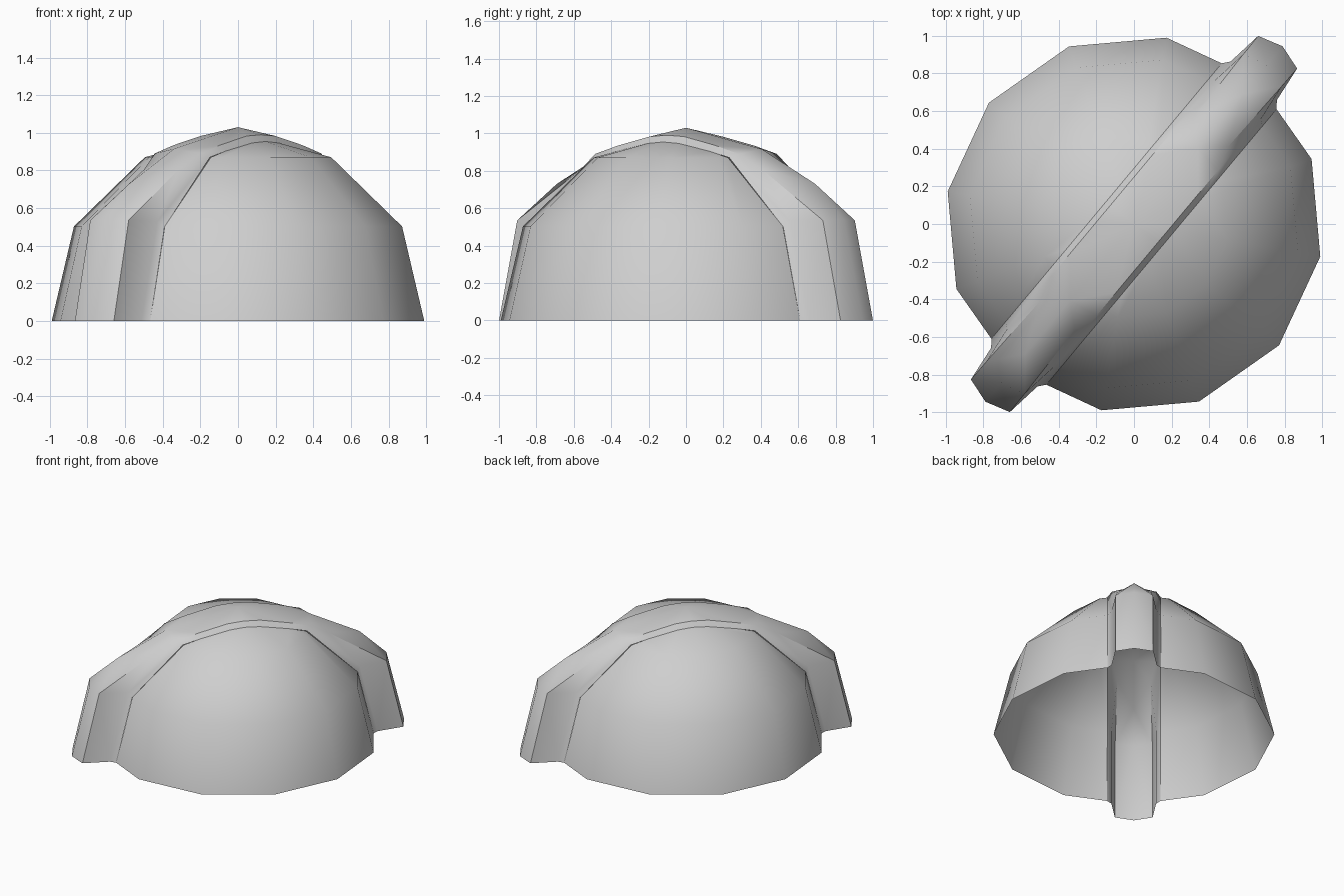
import bpy, bmesh, math

if "Cube" in bpy.data.objects:
    bpy.data.objects.remove(bpy.data.objects["Cube"], do_unlink=True)

GREY = (0.62, 0.62, 0.62, 1)
BAND_ANGLE = math.radians(50.1)
HALF_GAP = 0.19

mat = bpy.data.materials.new("plain_grey")
mat.use_nodes = True
mat.diffuse_color = GREY
mat.node_tree.nodes["Principled BSDF"].inputs["Base Color"].default_value = GREY


def finish(name, bm, axes):
    """Mirror the part, point its faces outward, turn it to the band diagonal and shade it."""
    mesh = bpy.data.meshes.new(name)
    bm.to_mesh(mesh)
    bm.free()
    mesh.materials.append(mat)
    obj = bpy.data.objects.new(name, mesh)
    bpy.context.collection.objects.link(obj)
    bpy.ops.object.select_all(action='DESELECT')
    obj.select_set(True)
    bpy.context.view_layer.objects.active = obj
    mod = obj.modifiers.new("mirror", 'MIRROR')
    mod.use_axis = axes
    bpy.ops.object.modifier_apply(modifier=mod.name)
    bm = bmesh.new()
    bm.from_mesh(mesh)
    bmesh.ops.recalc_face_normals(bm, faces=bm.faces)
    wrong = [f for f in bm.faces if f.normal.dot(f.calc_center_median()) < 0]
    if len(wrong) > len(bm.faces) / 2:
        bmesh.ops.reverse_faces(bm, faces=bm.faces)
    bm.to_mesh(mesh)
    bm.free()
    obj.rotation_euler.z = BAND_ANGLE
    bpy.ops.object.shade_smooth_by_angle(angle=math.radians(35))
    return obj


def cut(bm, point, normal):
    geom = bm.verts[:] + bm.edges[:] + bm.faces[:]
    bmesh.ops.bisect_plane(bm, geom=geom, dist=0.0001, plane_co=point,
                           plane_no=normal, clear_inner=True)


# Open twelve-sided dome, one half beside the band
bm = bmesh.new()
bmesh.ops.create_uvsphere(bm, u_segments=12, v_segments=6, radius=1.005)
for v in bm.verts:
    if 0.4 < v.co.z < 0.6:
        v.co.x *= 1.017
        v.co.y *= 1.017
cut(bm, (0, 0, 0), (0, 0, 1))
cut(bm, (0, HALF_GAP, 0), (0, 1, 0))
finish("dome_shell", bm, (False, True, False))

# Raised band with a fin at each end, one quarter: lip, edge and fin points
lip = [(0, .954), (.11, .946), (.329, .903), (.46, .87), (.836, .5), (.954, 0)]
edge = [(0, .99), (.12, .983), (.34, .935), (.5, .89), (.86, .53), (.992, 0)]
bm = bmesh.new()
L = [bm.verts.new((u, HALF_GAP, z)) for u, z in lip]
E = [bm.verts.new((u, 0.16, z)) for u, z in edge]
top, crown, peak, nose, toe = [bm.verts.new((u, 0, z)) for u, z in
                               [(0, 1.03), (.53, .915), (.9, .73), (1.1, .54), (1.231, 0)]]
shoulder = bm.verts.new((.635, .12, .805))
corner = bm.verts.new((1.065, .133, .535))
heel = bm.verts.new((1.19, .135, 0))

for i in range(len(L) - 1):
    bm.faces.new((L[i], L[i + 1], E[i + 1], E[i]))
for face in [(top, E[0], E[1]), (top, E[1], E[2], crown), (crown, E[2], E[3]),
             (crown, E[3], shoulder), (shoulder, E[3], E[4]),
             (shoulder, E[4], corner), (corner, E[4], E[5], heel),
             (crown, shoulder, peak), (peak, shoulder, corner),
             (peak, corner, nose), (nose, corner, heel, toe)]:
    bm.faces.new(face)
finish("ridge_band", bm, (True, True, False))
